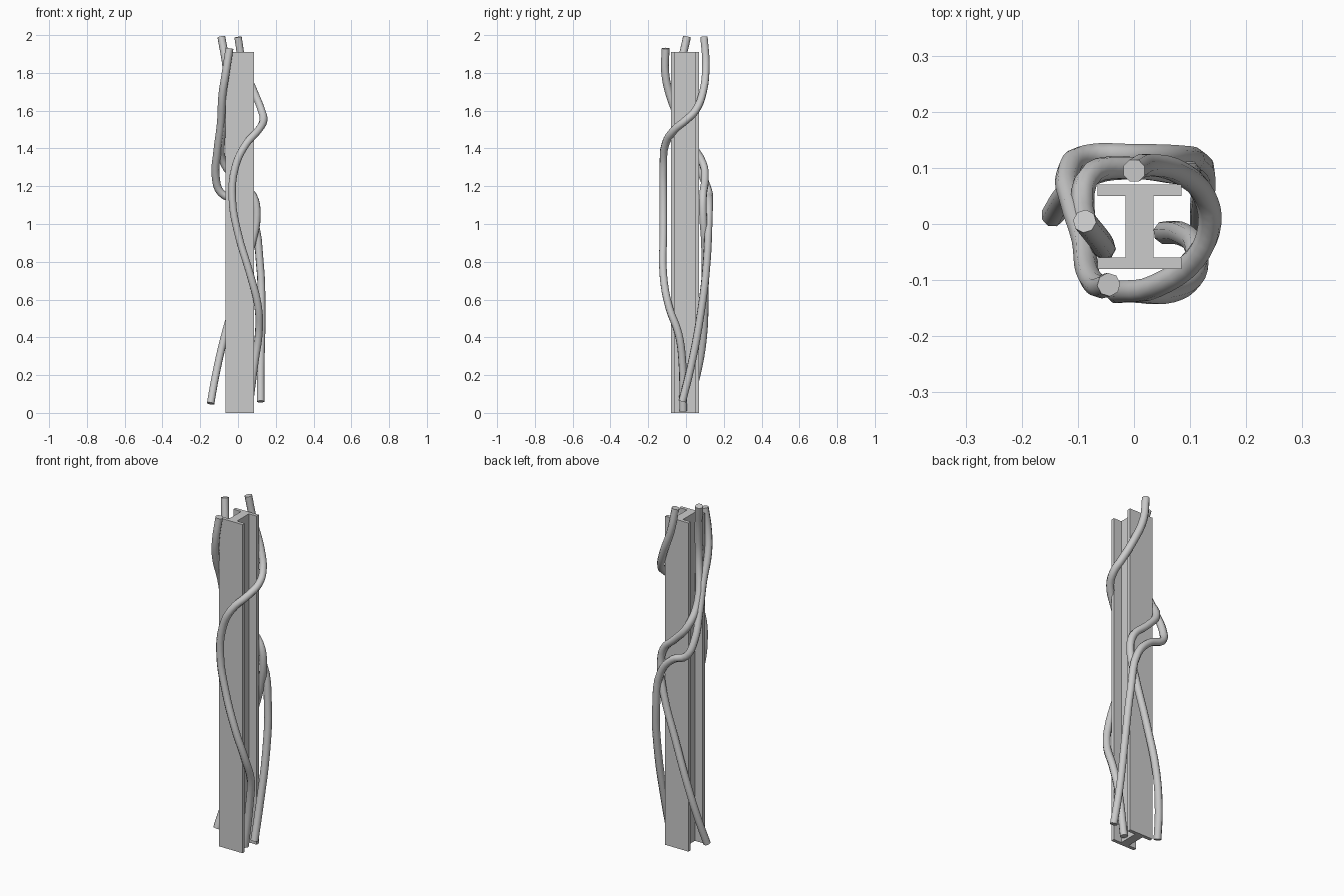
import bpy
import bmesh
import math

cube = bpy.data.objects.get("Cube")
if cube:
    bpy.data.objects.remove(cube, do_unlink=True)


def make_material(name, value):
    mat = bpy.data.materials.new(name)
    mat.use_nodes = True
    colour = (value, value, value, 1)
    mat.diffuse_color = colour
    mat.node_tree.nodes["Principled BSDF"].inputs["Base Color"].default_value = colour
    return mat


grey = make_material("plain_grey", 0.6)


def add_mesh(name, mesh):
    obj = bpy.data.objects.new(name, mesh)
    bpy.context.collection.objects.link(obj)
    mesh.materials.clear()
    mesh.materials.append(grey)
    return obj


def add_beam(name, centre, half, web, flange, height):
    """Extrude an I-shaped profile upwards."""
    quarter = [(half, -half), (half, flange - half), (web, flange - half)]
    right = quarter + [(x, -y) for x, y in reversed(quarter)]
    outline = right + [(-x, y) for x, y in reversed(right)]
    bm = bmesh.new()
    base = bm.faces.new([bm.verts.new((x + centre[0], y + centre[1], 0)) for x, y in outline])
    top = bmesh.ops.extrude_face_region(bm, geom=[base])["geom"]
    verts = [v for v in top if isinstance(v, bmesh.types.BMVert)]
    bmesh.ops.translate(bm, verts=verts, vec=(0, 0, height))
    bmesh.ops.recalc_face_normals(bm, faces=bm.faces)
    mesh = bpy.data.meshes.new(name)
    bm.to_mesh(mesh)
    bm.free()
    return add_mesh(name, mesh)


def add_cable(name, path, radius=0.021):
    """Sweep a round section along a smooth path and close its ends."""
    curve = bpy.data.curves.new(name + "_path", "CURVE")
    curve.dimensions = "3D"
    curve.bevel_depth = radius
    curve.bevel_resolution = 2
    curve.resolution_u = 4
    curve.use_fill_caps = True
    spline = curve.splines.new("BEZIER")
    spline.bezier_points.add(len(path) - 1)
    for point, co in zip(spline.bezier_points, path):
        point.co = co
        point.handle_left_type = point.handle_right_type = "AUTO"
    helper = bpy.data.objects.new(name + "_path", curve)
    bpy.context.collection.objects.link(helper)
    graph = bpy.context.evaluated_depsgraph_get()
    mesh = bpy.data.meshes.new_from_object(helper.evaluated_get(graph))
    bpy.data.objects.remove(helper, do_unlink=True)
    obj = add_mesh(name, mesh)
    bpy.ops.object.select_all(action="DESELECT")
    obj.select_set(True)
    bpy.context.view_layer.objects.active = obj
    bpy.ops.object.shade_smooth_by_angle(angle=math.radians(50))
    return obj


# Upright I-beam
add_beam("beam", (0.01, -0.005), half=0.075, web=0.025, flange=0.02, height=1.91)

# Cable crossing the front face
add_cable("front_cable", [
    (0, 0.095, 1.99), (0.025, 0.105, 1.85), (0.085, 0.09, 1.7),
    (0.125, 0.05, 1.6), (0.135, 0, 1.55), (0.11, -0.06, 1.5),
    (0.04, -0.11, 1.42), (-0.015, -0.12, 1.3), (-0.03, -0.12, 1.13),
    (0, -0.12, 0.95), (0.065, -0.12, 0.73), (0.107, -0.09, 0.56),
    (0.11, -0.04, 0.42), (0.09, -0.02, 0.28), (0.055, -0.015, 0.01)])

# Cable lying in the side channel, then crossing the back
add_cable("channel_cable", [
    (-0.088, 0.005, 1.99), (-0.06, -0.03, 1.82), (-0.055, -0.04, 1.65),
    (-0.09, 0.02, 1.44), (-0.075, 0.09, 1.32), (0, 0.1, 1.23),
    (0.08, 0.09, 1.15), (0.1, 0.09, 1.05), (0.075, 0.1, 0.9),
    (0, 0.1, 0.65), (-0.075, 0.09, 0.39), (-0.12, 0.055, 0.19),
    (-0.145, 0.015, 0.05)])

# Cable wrapping from the front corner around the back
add_cable("outer_cable", [
    (-0.045, -0.108, 1.93), (-0.065, -0.11, 1.8), (-0.083, -0.085, 1.68),
    (-0.09, -0.03, 1.54), (-0.11, 0.035, 1.38), (-0.118, 0.09, 1.25),
    (-0.09, 0.12, 1.165), (0, 0.122, 1.12), (0.075, 0.12, 1.03),
    (0.115, 0.11, 0.8), (0.125, 0.08, 0.54), (0.12, 0.025, 0.24),
    (0.12, -0.02, 0.06)])
